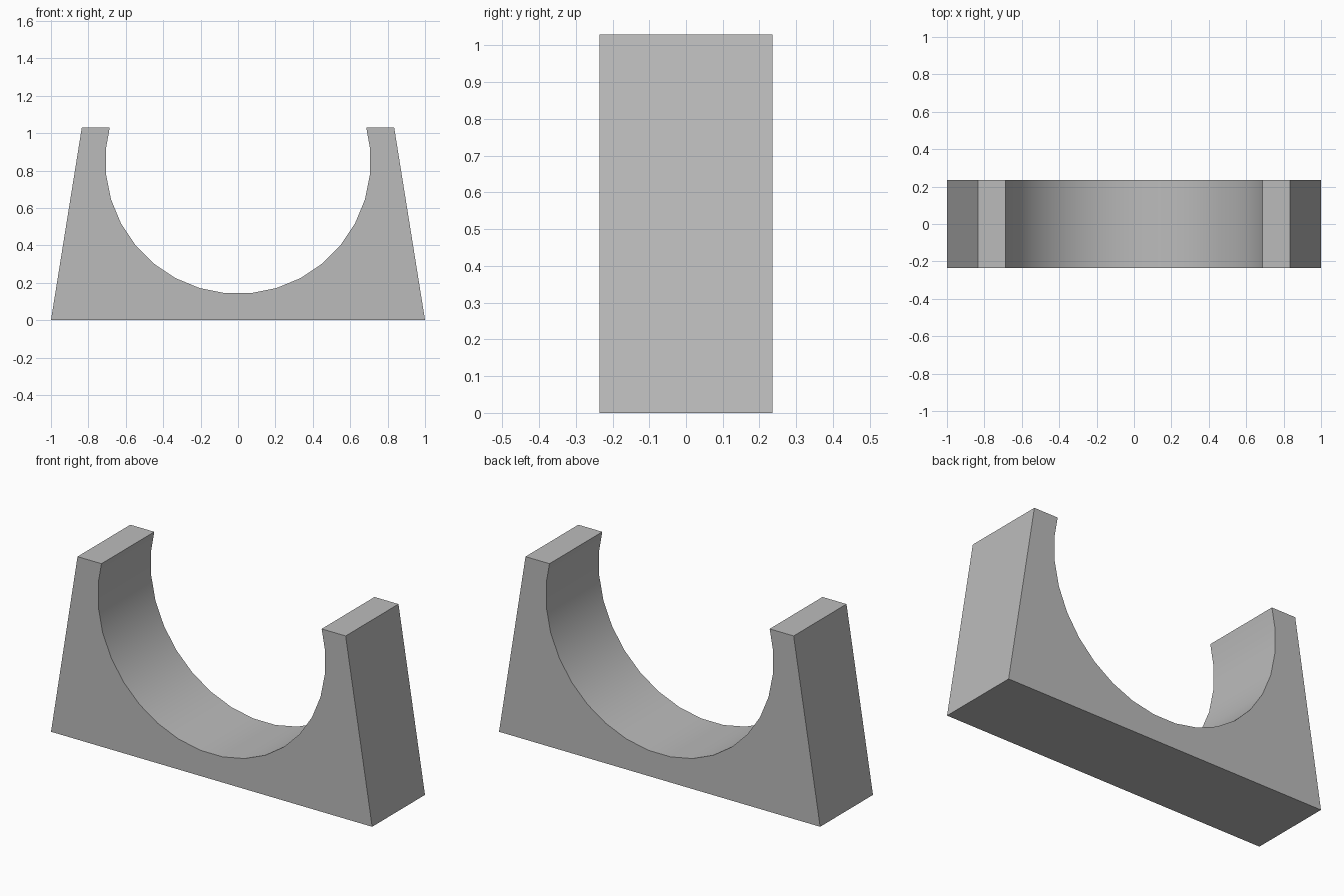
import bpy, bmesh, math

if "Cube" in bpy.data.objects:
    bpy.data.objects.remove(bpy.data.objects["Cube"], do_unlink=True)

HEIGHT, HALF_DEPTH = 1.03, 0.235
HALF_BASE, HALF_TOP = 1.0, 0.835
RADIUS, CENTRE_Z, SIDES = 0.709, 0.85, 32

# Plain grey material
grey = bpy.data.materials.new("plain_grey")
grey.use_nodes = True
colour = (0.5, 0.5, 0.5, 1)
grey.diffuse_color = colour
grey.node_tree.nodes["Principled BSDF"].inputs["Base Color"].default_value = colour

# Right half of the round seat, from the bottom up to the open top
step = 2 * math.pi / SIDES
arc = []
for i in range(SIDES // 2):
    a = (i + 0.5) * step
    x, z = RADIUS * math.sin(a), CENTRE_Z - RADIUS * math.cos(a)
    if z >= HEIGHT:
        break
    arc.append((x, z))
lip = math.sqrt(RADIUS ** 2 - (HEIGHT - CENTRE_Z) ** 2)
half = arc + [(lip, HEIGHT), (HALF_TOP, HEIGHT), (HALF_BASE, 0)]

# Whole outline, mirrored across x
outline = half + [(-x, z) for x, z in reversed(half)]

# Cradle block: outline extruded along the depth
bm = bmesh.new()
front = bm.faces.new([bm.verts.new((x, -HALF_DEPTH, z)) for x, z in outline])
result = bmesh.ops.extrude_face_region(bm, geom=[front], use_keep_orig=True)
moved = [v for v in result["geom"] if isinstance(v, bmesh.types.BMVert)]
bmesh.ops.translate(bm, verts=moved, vec=(0, 2 * HALF_DEPTH, 0))
bmesh.ops.recalc_face_normals(bm, faces=bm.faces[:])
mesh = bpy.data.meshes.new("cradle_block")
bm.to_mesh(mesh)
bm.free()
mesh.materials.append(grey)
cradle = bpy.data.objects.new("cradle_block", mesh)
bpy.context.collection.objects.link(cradle)

# Smooth bore, crisp corners
bpy.ops.object.select_all(action="DESELECT")
cradle.select_set(True)
bpy.context.view_layer.objects.active = cradle
bpy.ops.object.shade_smooth_by_angle(angle=math.radians(30))
